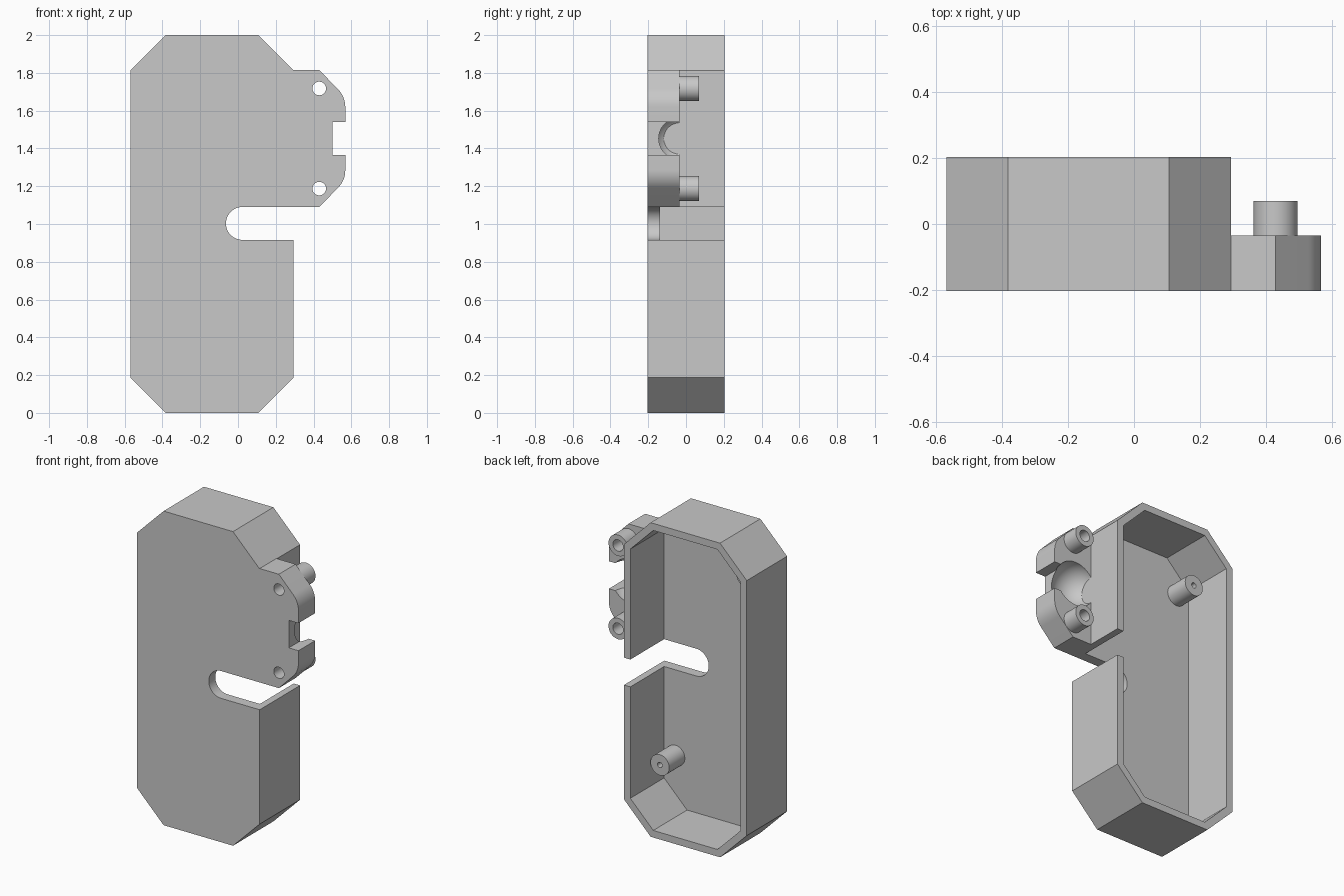
import bpy, bmesh
from math import sin, cos, pi, radians
from mathutils import Matrix

cube = bpy.data.objects.get("Cube")
if cube:
    bpy.data.objects.remove(cube, do_unlink=True)

grey = bpy.data.materials.new("light_grey")
grey.use_nodes = True
colour = (0.58, 0.58, 0.58, 1)
grey.diffuse_color = colour
grey.node_tree.nodes["Principled BSDF"].inputs["Base Color"].default_value = colour

FRONT, BACK = -0.203, 0.203
FLOOR = -0.137      # inner face of the front plate
TAB_BACK = -0.035
MID_Z = 1.4525      # symmetry height of the side bracket


def finish(name, bm):
    bmesh.ops.recalc_face_normals(bm, faces=bm.faces)
    mesh = bpy.data.meshes.new(name)
    bm.to_mesh(mesh)
    bm.free()
    obj = bpy.data.objects.new(name, mesh)
    bpy.context.collection.objects.link(obj)
    mesh.materials.append(grey)
    return obj


def prism(name, outline, y0, y1):
    """Extrude an (x, z) outline along y."""
    bm = bmesh.new()
    face = bm.faces.new([bm.verts.new((x, y0, z)) for x, z in outline])
    out = bmesh.ops.extrude_face_region(bm, geom=[face])
    verts = [g for g in out["geom"] if isinstance(g, bmesh.types.BMVert)]
    bmesh.ops.translate(bm, verts=verts, vec=(0, y1 - y0, 0))
    return finish(name, bm)


def arc(cx, cz, r, start, end, n):
    angles = [radians(start + (end - start) * i / n) for i in range(n + 1)]
    return [(cx + r * cos(a), cz + r * sin(a)) for a in angles]


def rod(name, x, z, r, y0, y1, n=40):
    return prism(name, arc(x, z, r, 0, 360, n)[:-1], y0, y1)


def octagon(inset):
    """Chamfered rectangle with an even inset on every side."""
    x0, x1, z0, z1 = -0.57 + inset, 0.295 - inset, inset, 2 - inset
    c = 0.188 - inset * 0.586
    return [(x0 + c, z0), (x1 - c, z0), (x1, z0 + c), (x1, z1 - c),
            (x1 - c, z1), (x0 + c, z1), (x0, z1 - c), (x0, z0 + c)]


def cut(obj, cutter):
    mod = obj.modifiers.new("cut", "BOOLEAN")
    mod.operation = "DIFFERENCE"
    mod.solver = "EXACT"
    mod.object = cutter
    bpy.context.view_layer.objects.active = obj
    bpy.ops.object.modifier_apply(modifier=mod.name)
    bpy.data.objects.remove(cutter, do_unlink=True)


parts = []

# Open-backed housing with a slot through the plate and right wall
housing = prism("housing", octagon(0), FRONT, BACK)
cut(housing, prism("cavity", octagon(0.045), FLOOR, BACK + 0.1))
slot = arc(0.023, 1.003, 0.087, 90, 270, 24) + [(0.4, 0.916), (0.4, 1.09)]
cut(housing, prism("slot", slot, FRONT - 0.1, BACK + 0.1))
parts.append(housing)

# Side bracket: upper half outline mirrored to the lower half
upper = [(0.295, 1.815), (0.43, 1.815)] + arc(0.435, 1.62, 0.133, 45, 0, 10)
upper += [(0.568, 1.54), (0.5, 1.54)]
lower = [(x, 2 * MID_Z - z) for x, z in reversed(upper)]
bracket = prism("side_bracket", upper + lower, FRONT, TAB_BACK)

# Ball socket in the back of the bracket
ball = bmesh.new()
bmesh.ops.create_uvsphere(ball, u_segments=48, v_segments=24, radius=0.142,
                          matrix=Matrix.Translation((0.41, TAB_BACK, MID_Z)))
cut(bracket, finish("socket", ball))

# Bracket screw sleeves with through holes
for label, side in (("upper", 1), ("lower", -1)):
    z = MID_Z + side * 0.265
    cut(bracket, rod("hole", 0.43, z, 0.036, FRONT - 0.1, BACK))
    sleeve = rod(label + "_sleeve", 0.43, z, 0.067, TAB_BACK, 0.07)
    cut(sleeve, rod("hole", 0.43, z, 0.036, FRONT, BACK))
    parts.append(sleeve)
parts.append(bracket)

# Inner screw posts with blind pilot holes
for label, x, z in (("upper", -0.435, 1.73), ("lower", 0.17, 0.37)):
    post = rod(label + "_post", x, z, 0.066, FLOOR, 0.02)
    cut(post, rod("pilot", x, z, 0.017, FLOOR + 0.03, BACK, 20))
    parts.append(post)

# Smooth the round surfaces, keep the corners crisp
bpy.ops.object.select_all(action="DESELECT")
for obj in parts:
    obj.select_set(True)
bpy.context.view_layer.objects.active = housing
bpy.ops.object.shade_smooth_by_angle(angle=radians(25))
